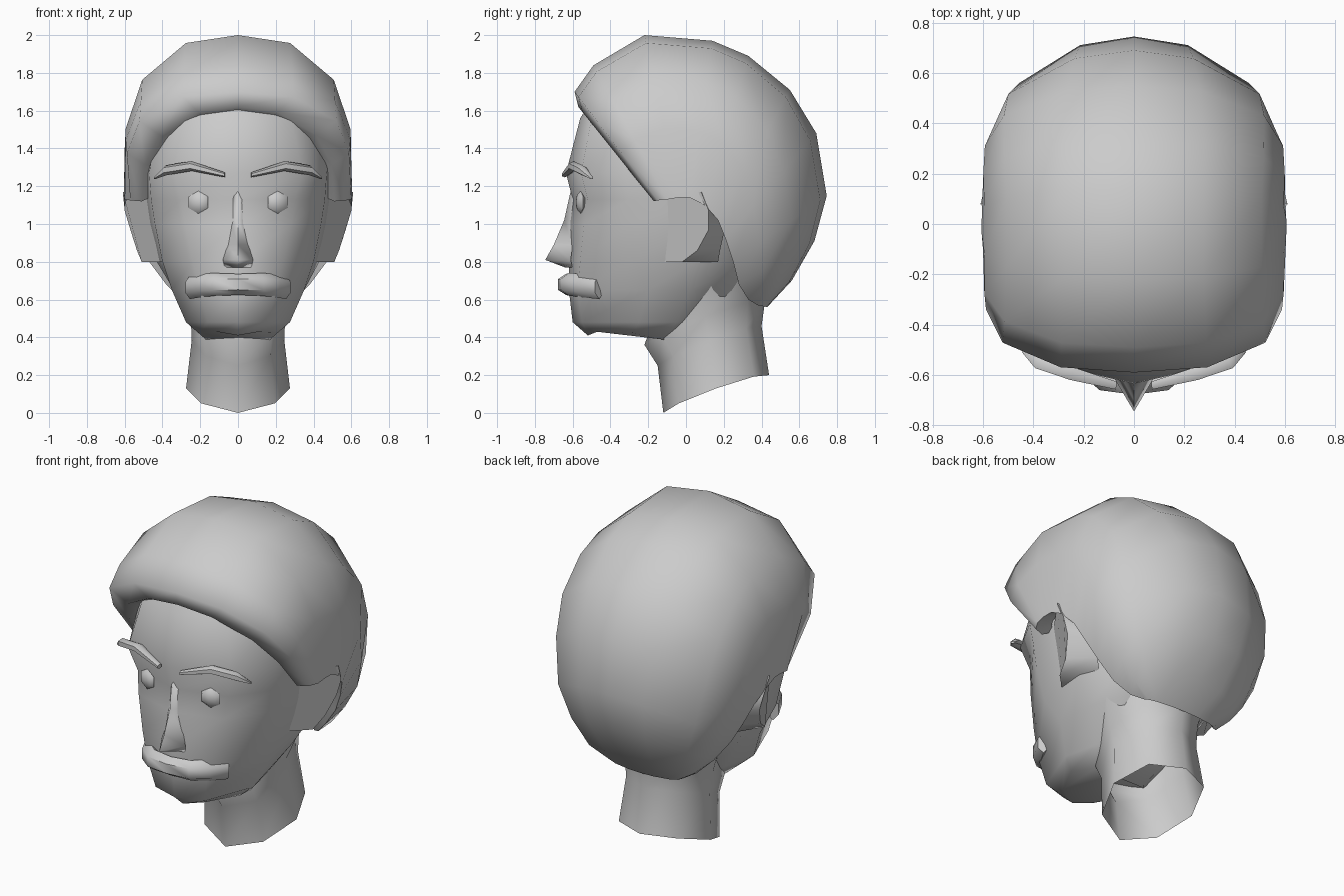
import bpy, bmesh, math
from math import sin, cos, pi

if "Cube" in bpy.data.objects:
    bpy.data.objects.remove(bpy.data.objects["Cube"])


def loft(name, rings, closed=True, caps=True, mirror=False, angle=55):
    """Bridge equal-length point rings into a mesh object."""
    bm = bmesh.new()
    vs = [[bm.verts.new(p) for p in r] for r in rings]
    n = len(rings[0])
    for a, b in zip(vs, vs[1:]):
        for i in range(n if closed else n - 1):
            j = (i + 1) % n
            bm.faces.new((a[i], a[j], b[j], b[i]))
    if caps:
        bm.faces.new(vs[0])
        bm.faces.new(vs[-1])
    return finish(name, bm, mirror, angle)


def finish(name, bm, mirror=False, angle=55):
    bmesh.ops.recalc_face_normals(bm, faces=bm.faces)
    me = bpy.data.meshes.new(name)
    bm.to_mesh(me)
    bm.free()
    ob = bpy.data.objects.new(name, me)
    bpy.context.collection.objects.link(ob)
    if mirror:
        ob.modifiers.new("Mirror", 'MIRROR')
    bpy.ops.object.select_all(action='DESELECT')
    ob.select_set(True)
    bpy.context.view_layer.objects.active = ob
    bpy.ops.object.shade_smooth_by_angle(angle=math.radians(angle))
    return ob


def tube(path, yaw, sides=6):
    """Rows are x, y, z, half depth, half height; sections turn by yaw per unit of x."""
    rings = []
    for x, y, z, d, h in path:
        ring = []
        for k in range(sides):
            a = 2 * pi * (k + .5) / sides
            ring.append((x - d * cos(a) * sin(yaw * x), y + d * cos(a) * cos(yaw * x), z + h * sin(a)))
        rings.append(ring)
    return rings


# face and skull: z, front y, cheek x y, side x y, rear side x y, back y
levels = [
    (.41, -.52, .11, -.47, .21, -.28, .17, -.12, -.05),
    (.48, -.60, .16, -.55, .275, -.25, .23, -.05, .15),
    (.65, -.62, .20, -.575, .35, -.20, .34, .02, .32),
    (.80, -.62, .24, -.56, .40, -.28, .43, .05, .42),
    (1.0, -.62, .28, -.54, .44, -.30, .48, .05, .48),
    (1.13, -.60, .30, -.52, .46, -.30, .50, .05, .55),
    (1.27, -.635, .34, -.555, .47, -.32, .51, .05, .60),
    (1.56, -.56, .28, -.50, .42, -.28, .50, .05, .60),
    (1.75, -.44, .20, -.38, .34, -.20, .40, .05, .40),
]
rings = []
for z, f, xa, ya, xb, yb, xc, yc, d in levels:
    half = [(xa, ya), (xb, yb), (xc, yc), (xc * .75, yc + (d - yc) * .72)]
    rings.append([(0, f, z)] + [(x, y, z) for x, y in half] + [(0, d, z)]
                 + [(-x, y, z) for x, y in reversed(half)])
# the underside of the jaw slopes down toward the throat and up to the sides
rings[0] = [(x, y, z - .16 * (y + .52) + .25 * abs(x)) for x, y, z in rings[0]]
loft("head", rings)

# neck (open tube): front y, front z, back y, back z, half width
rings = []
for yf, zf, yb, zb, w in [(-.12, .0, .44, .20, .275), (-.15, .25, .40, .46, .245),
                          (-.22, .36, .42, .60, .25), (-.10, .70, .42, .85, .36)]:
    ring = []
    for k in range(8):
        a = k * pi / 4
        u = (1 - cos(a)) / 2
        ring.append((w * sin(a), yf + (yb - yf) * u, zf + (zb - zf) * u + .03 * abs(sin(a))))
    rings.append(ring)
loft("neck", rings, caps=False)

# hair: ribs running from the midline down to the hairline on each side
# midline y z, hairline x y z, side bulge, roundness
ribs = [
    (-.57, 1.62, .51, -.17, 1.12, .02, .88),
    (-.59, 1.70, .57, -.15, 1.125, .07, .78),
    (-.49, 1.84, .60, -.10, 1.13, .035, .76),
    (-.22, 2.00, .605, -.04, 1.14, .03, .80),
    (.14, 1.97, .605, .02, 1.14, .03, .80),
    (.33, 1.89, .60, .10, 1.10, .045, .82),
    (.55, 1.71, .57, .17, 1.02, .085, .93),
    (.69, 1.48, .53, .21, .92, .12, 1.12),
    (.745, 1.15, .47, .25, .80, .12, 1.15),
    (.68, .91, .38, .28, .68, .11, 1.1),
    (.56, .70, .30, .33, .60, .08, 1.0),
    (.43, .56, .24, .38, .57, .00, 1.0),
]


def tuck(p):
    """Point of the hairline folded inward toward the skull."""
    return (p[0] * .86, p[1] + (.12 - p[1]) * .14, p[2] + (1.35 - p[2]) * .14)


angles = [-90, -70, -48, -20, 0, 20, 48, 70, 90]
rings = []
for my, mz, ex, ey, ez, b, p in ribs:
    ring = []
    for t in angles:
        r = math.radians(abs(t))
        c = max(cos(r), 0) ** p
        x = ex * sin(r) ** p + b * sin(2 * r)
        ring.append((math.copysign(x, t), ey + (my - ey) * c, ez + (mz - ez) * c))
    rings.append([tuck(ring[0])] + ring + [tuck(ring[-1])])
rings = [[tuck(p) for p in rings[0]]] + rings + [[tuck(p) for p in rings[-1]]]
loft("hair", rings, closed=False, caps=False, angle=75)

# nose: left, ridge and right points at each step down
loft("nose", [[(-w, yb, z), (0, yr, z), (w, yb, z)] for w, yb, yr, z in
              [(.03, -.58, -.605, 1.20), (.04, -.59, -.645, 1.02),
               (.055, -.60, -.70, .89), (.08, -.61, -.745, .81), (.07, -.60, -.64, .77)]], angle=110)

# ears: outer rim and wider base on the head
outer = [(.47, -.12, 1.14), (.61, .08, 1.17), (.60, .12, 1.07), (.57, .12, .97),
         (.535, .06, .86), (.51, -.02, .80), (.41, -.12, .80)]
base = [(.42, -.08, 1.14), (.47, .12, 1.16), (.46, .20, 1.02), (.44, .20, .95),
        (.41, .18, .86), (.39, .17, .80), (.37, -.08, .80)]
loft("ears", [base, outer], mirror=True, angle=65)

# eyes: small six-sided beads
bm = bmesh.new()
bmesh.ops.create_uvsphere(bm, u_segments=6, v_segments=4, radius=.06)
for v in bm.verts:
    x, y, z = v.co
    v.co = (x + .21, -.557 - z * .4 + x * .25, y + 1.115)
finish("eyes", bm, mirror=True)

# eyebrows
loft("eyebrows", tube([(.07, -.642, 1.26, .018, .013), (.245, -.595, 1.307, .03, .026),
                       (.38, -.55, 1.285, .03, .027), (.44, -.50, 1.243, .012, .006)], 1.4), mirror=True)

# moustache
half = [(.12, -.62, .68, .05, .06), (.2, -.55, .675, .05, .063), (.255, -.46, .665, .035, .062)]
path = [(-x, *r) for x, *r in reversed(half)] + [(0, -.635, .68, .05, .056)] + half
loft("moustache", tube(path, 3.2))
